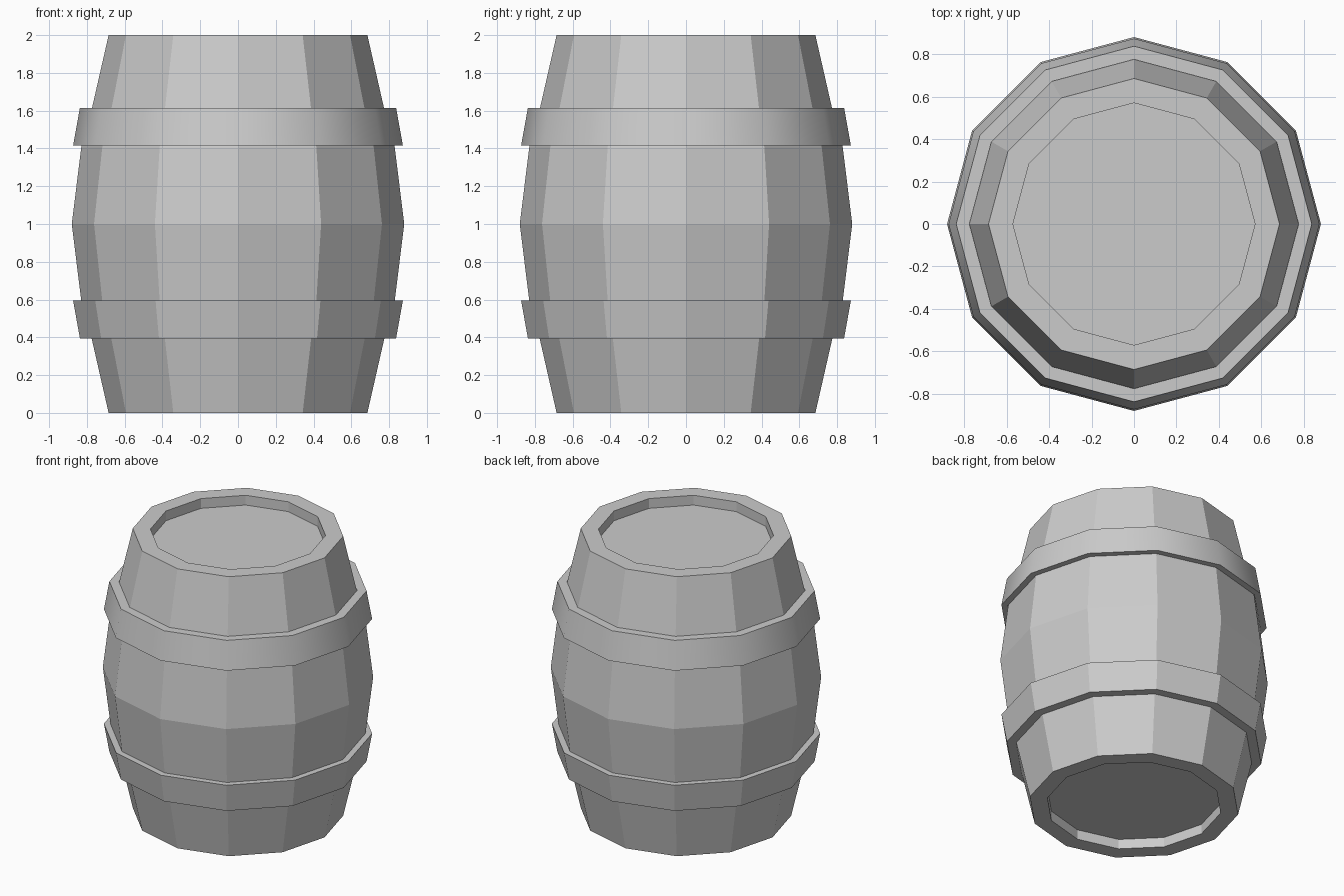
import bpy, bmesh
from math import pi, cos, sin

if "Cube" in bpy.data.objects:
    bpy.data.objects.remove(bpy.data.objects["Cube"])

SIDES = 12


def lathe(name, profile, cap_ends=False, smooth=False):
    """Spin a (radius, z) profile, listed bottom to top, around z."""
    bm = bmesh.new()
    rings = [[bm.verts.new((r * cos(2 * pi * i / SIDES), r * sin(2 * pi * i / SIDES), z))
              for i in range(SIDES)] for r, z in profile]
    for a, b in zip(rings, rings[1:]):
        for i in range(SIDES):
            j = (i + 1) % SIDES
            bm.faces.new((a[i], a[j], b[j], b[i]))
    if cap_ends:
        bm.faces.new(rings[0][::-1])
        bm.faces.new(rings[-1])
    mesh = bpy.data.meshes.new(name)
    bm.to_mesh(mesh)
    bm.free()
    obj = bpy.data.objects.new(name, mesh)
    bpy.context.collection.objects.link(obj)
    if smooth:
        bpy.ops.object.select_all(action='DESELECT')
        bpy.context.view_layer.objects.active = obj
        obj.select_set(True)
        bpy.ops.object.shade_smooth_by_angle(angle=pi / 4)
    return obj


# Barrel body with recessed lids, mirrored about mid-height
half = [(0.57, 0.07), (0.57, 0.0), (0.685, 0.0), (0.775, 0.395), (0.83, 0.595)]
mirrored = [(r, 2 - z) for r, z in reversed(half)]
lathe("barrel_body", half + [(0.88, 1.0)] + mirrored, cap_ends=True)

# Hoops wrapped around the staves
hoop = [(0.775, 0.395), (0.837, 0.395), (0.873, 0.595), (0.83, 0.595)]
lathe("lower_hoop", hoop)
lathe("upper_hoop", [(r, 2 - z + 0.01) for r, z in reversed(hoop)], smooth=True)
